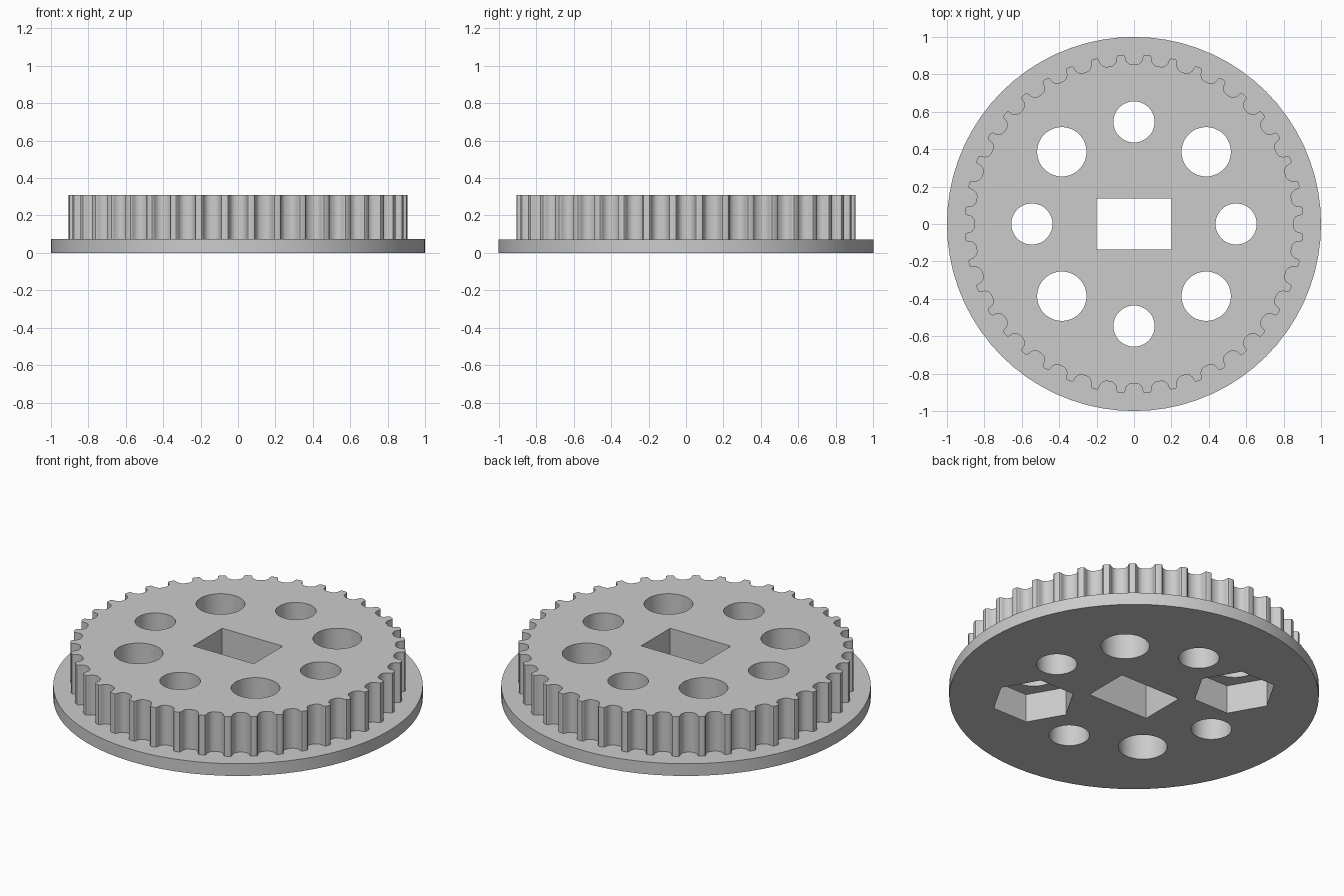
import bpy
import bmesh
from math import sin, cos, pi, radians

cube = bpy.data.objects.get("Cube")
if cube:
    bpy.data.objects.remove(cube)

TOP, FLANGE = 0.31, 0.073
TEETH = 40
OUTER, GROOVE_CENTRE, GROOVE = 0.907, 0.9, 0.048

grey = bpy.data.materials.new("grey")
grey.use_nodes = True
colour = (0.6, 0.6, 0.6, 1)
grey.diffuse_color = colour
grey.node_tree.nodes["Principled BSDF"].inputs["Base Color"].default_value = colour


def prism(name, outline, z0, z1):
    """Extrude a closed outline from z0 to z1."""
    bm = bmesh.new()
    face = bm.faces.new([bm.verts.new((x, y, z0)) for x, y in outline])
    out = bmesh.ops.extrude_face_region(bm, geom=[face])
    verts = [g for g in out["geom"] if isinstance(g, bmesh.types.BMVert)]
    bmesh.ops.translate(bm, verts=verts, vec=(0, 0, z1 - z0))
    bmesh.ops.recalc_face_normals(bm, faces=bm.faces)
    mesh = bpy.data.meshes.new(name)
    bm.to_mesh(mesh)
    bm.free()
    mesh.materials.append(grey)
    obj = bpy.data.objects.new(name, mesh)
    bpy.context.collection.objects.link(obj)
    return obj


def ring(radius, sides, cx=0, cy=0):
    return [(cx + radius * cos(2 * pi * i / sides), cy + radius * sin(2 * pi * i / sides))
            for i in range(sides)]


def combine(target, other, operation):
    """Apply a boolean to the target and discard the helper."""
    other.hide_render = True
    mod = target.modifiers.new(operation, "BOOLEAN")
    mod.operation, mod.solver, mod.object = operation, "EXACT", other
    bpy.context.view_layer.objects.active = target
    bpy.ops.object.modifier_apply(modifier=mod.name)
    bpy.data.objects.remove(other)


# One tooth pitch: (radius, sideways offset) for a round groove and rounded tips
groove = [(GROOVE_CENTRE - 0.007 * abs(sin(a)) - GROOVE * cos(a), GROOVE * sin(a))
          for a in [radians(d) for d in range(-90, 91, 18)]]
fillet = [(OUTER - 0.014 * (1 - sin(a)), GROOVE + 0.013 * (1 - cos(a)))
          for a in [radians(d) for d in (30, 60, 90)]]
pitch = [(r, -s) for r, s in reversed(fillet)] + groove + fillet
toothed = []
for i in range(TEETH):
    for r, s in pitch:
        a = 2 * pi * i / TEETH + s / OUTER
        toothed.append((r * cos(a), r * sin(a)))

# Flange with the toothed wheel on top
pulley = prism("toothed_pulley", ring(1, 72), 0, FLANGE)
combine(pulley, prism("toothed_wheel", toothed, 0.03, TOP), "UNION")

# Rectangular shaft slot
slot = [(-0.2, -0.137), (0.2, -0.137), (0.2, 0.137), (-0.2, 0.137)]
combine(pulley, prism("slot_cutter", slot, -0.1, 0.5), "DIFFERENCE")

# Ring of eight holes, larger on the diagonals
for i in range(8):
    a = i * pi / 4
    radius = 0.132 if i % 2 else 0.11
    hole = ring(radius, 48, 0.546 * cos(a), 0.546 * sin(a))
    combine(pulley, prism("hole_cutter", hole, -0.1, 0.5), "DIFFERENCE")

# Hexagonal nut pockets under two opposite diagonal holes
for side in (-1, 1):
    pocket = ring(0.228, 6, 0.386 * side, -0.386 * side)
    combine(pulley, prism("pocket_cutter", pocket, -0.1, 0.17), "DIFFERENCE")

bpy.ops.object.select_all(action="DESELECT")
pulley.select_set(True)
bpy.context.view_layer.objects.active = pulley
bpy.ops.object.shade_smooth_by_angle(angle=radians(30))
